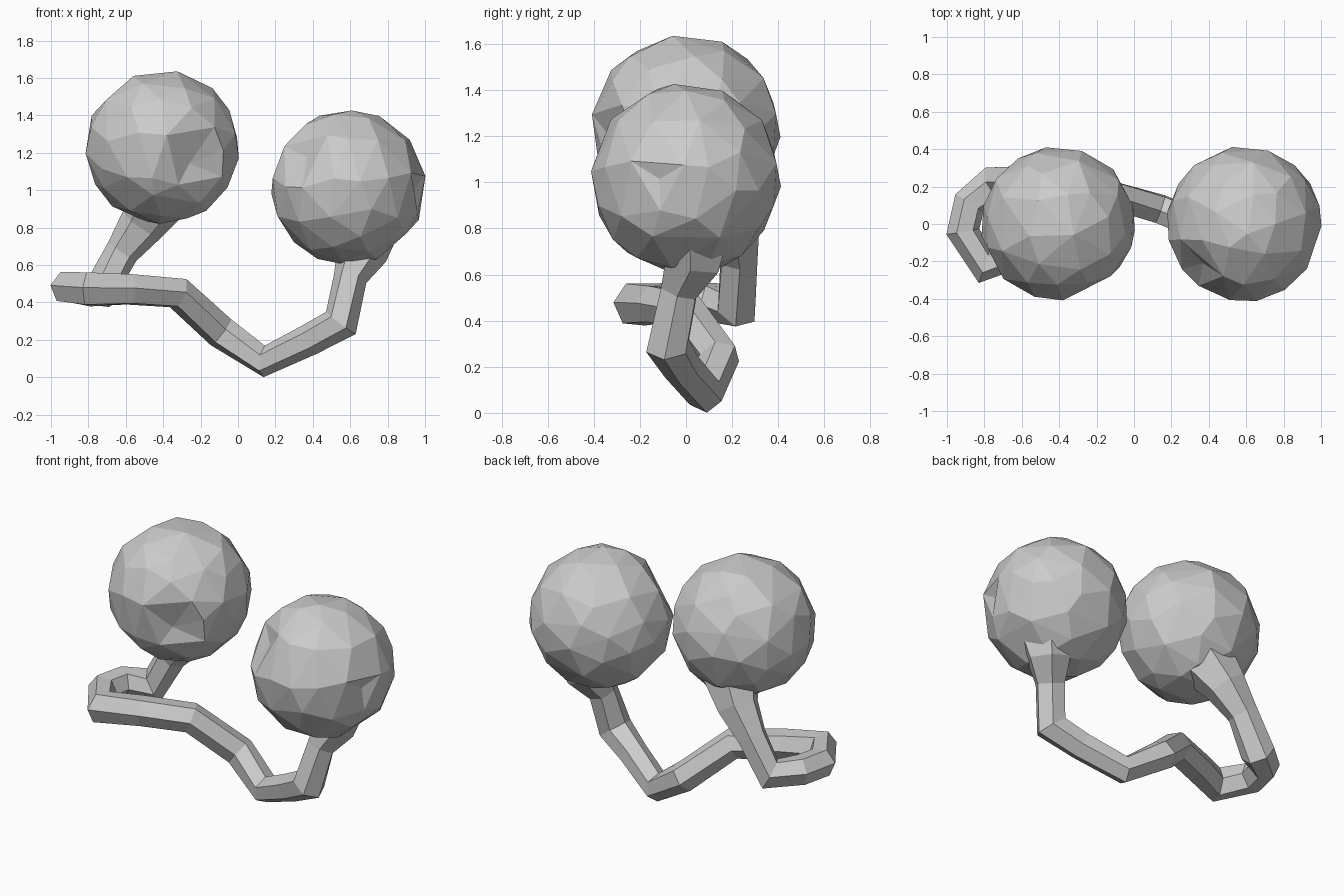
import bpy, bmesh
from mathutils import Vector

if "Cube" in bpy.data.objects:
    bpy.data.objects.remove(bpy.data.objects["Cube"])


def faceted_ball(name, centre, radius, dents):
    # Coarse, irregular ball with a few shallow pressed-in notches
    bm = bmesh.new()
    bmesh.ops.create_icosphere(bm, subdivisions=3, radius=radius)
    for v in bm.verts:
        d = v.co.normalized()
        for direction, depth, width in dents:
            a = d.angle(Vector(direction))
            if a < width:
                v.co -= d * depth * (1 - a / width)
    mesh = bpy.data.meshes.new(name)
    bm.to_mesh(mesh)
    bm.free()
    ob = bpy.data.objects.new(name, mesh)
    ob.location = centre
    bpy.context.collection.objects.link(ob)
    mod = ob.modifiers.new("coarse_facets", 'DECIMATE')
    mod.ratio = 0.4
    return ob


def tube(name, points):
    # Six-sided open tube, each point is x, y, z, radius
    cu = bpy.data.curves.new(name, 'CURVE')
    cu.dimensions = '3D'
    cu.bevel_depth = 1.0
    cu.bevel_resolution = 1
    sp = cu.splines.new('POLY')
    sp.use_smooth = False
    sp.points.add(len(points) - 1)
    for p, (x, y, z, r) in zip(sp.points, points):
        p.co = (x, y, z, 1)
        p.radius = r
    ob = bpy.data.objects.new(name, cu)
    bpy.context.collection.objects.link(ob)
    return ob


# Two balls with notches
faceted_ball("left_ball", (-0.405, 0, 1.23), 0.41,
             [((0.45, -0.85, -0.15), 0.11, 0.5)])
faceted_ball("right_ball", (0.59, 0, 1.015), 0.412,
             [((-0.6, -0.6, 0.4), 0.09, 0.45),
              ((0.9, -0.3, -0.05), 0.05, 0.3)])

# Crooked cord joining the balls, flared and sunk into each one
tube("cord", [
    (-0.42, 0.15, 0.97, 0.17),
    (-0.51, 0.21, 0.82, 0.125),
    (-0.62, 0.23, 0.67, 0.09),
    (-0.74, 0.22, 0.46, 0.10),
    (-0.88, 0.11, 0.48, 0.09),
    (-0.915, -0.04, 0.48, 0.09),
    (-0.80, -0.22, 0.47, 0.10),
    (-0.58, -0.13, 0.47, 0.09),
    (-0.32, -0.01, 0.45, 0.09),
    (-0.09, 0.145, 0.24, 0.09),
    (0.14, 0.08, 0.085, 0.085),
    (0.38, -0.02, 0.20, 0.085),
    (0.55, -0.08, 0.29, 0.10),
    (0.60, -0.03, 0.53, 0.09),
    (0.66, 0.03, 0.65, 0.135),
    (0.67, 0.03, 0.76, 0.18),
])
